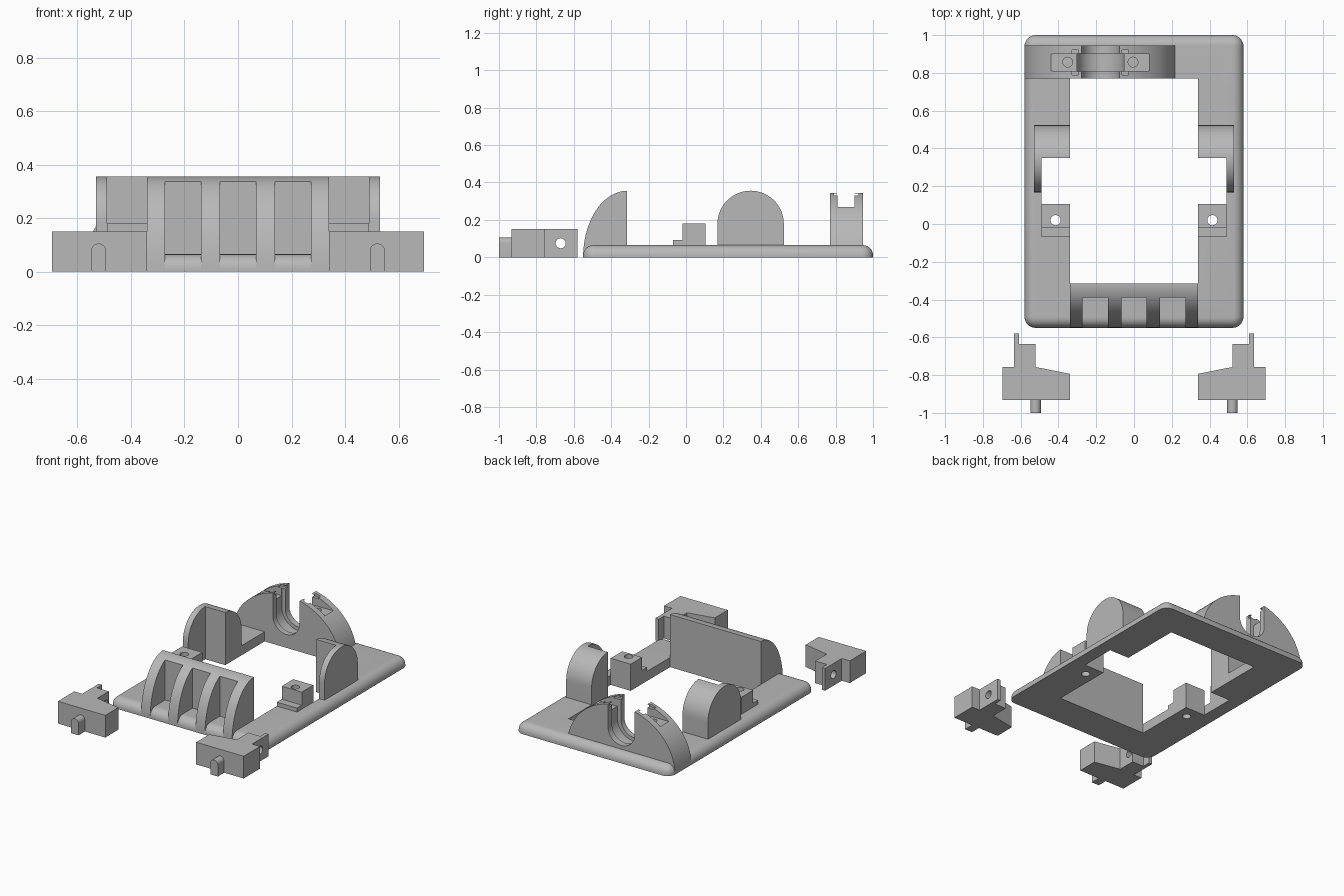
import bpy, bmesh
from math import sin, cos, pi

cube = bpy.data.objects.get("Cube")
if cube:
    bpy.data.objects.remove(cube, do_unlink=True)

GREY = bpy.data.materials.new("light grey plastic")
GREY.use_nodes = True
colour = (0.48, 0.48, 0.48, 1)
GREY.diffuse_color = colour
for node in GREY.node_tree.nodes:
    if node.type == 'BSDF_PRINCIPLED':
        node.inputs["Base Color"].default_value = colour


def finish(name, bm):
    bmesh.ops.recalc_face_normals(bm, faces=bm.faces)
    mesh = bpy.data.meshes.new(name)
    bm.to_mesh(mesh)
    bm.free()
    mesh.materials.append(GREY)
    obj = bpy.data.objects.new(name, mesh)
    bpy.context.collection.objects.link(obj)
    return obj


def prism(name, points, axis, lo, hi):
    """Extrude a flat outline along one axis."""
    place = {'x': lambda u, v, d: (d, u, v),
             'y': lambda u, v, d: (u, d, v),
             'z': lambda u, v, d: (u, v, d)}[axis]
    bm = bmesh.new()
    low = [bm.verts.new(place(u, v, lo)) for u, v in points]
    high = [bm.verts.new(place(u, v, hi)) for u, v in points]
    bm.faces.new(low)
    bm.faces.new(high)
    n = len(points)
    for i in range(n):
        j = (i + 1) % n
        bm.faces.new((low[i], low[j], high[j], high[i]))
    return finish(name, bm)


def box(name, x, y, z):
    return prism(name, [(x[0], y[0]), (x[1], y[0]), (x[1], y[1]), (x[0], y[1])],
                 'z', *z)


def arc(cu, cv, ru, rv, start, end, steps=32):
    angles = [start + (end - start) * i / steps for i in range(steps + 1)]
    return [(cu + ru * cos(a), cv + rv * sin(a)) for a in angles]


def rod(u, v, r, axis, lo, hi):
    return prism("cutter", arc(u, v, r, r, 0, 2 * pi, 32)[:-1], axis, lo, hi)


def activate(obj):
    bpy.ops.object.select_all(action='DESELECT')
    obj.select_set(True)
    bpy.context.view_layer.objects.active = obj


def cut(obj, *cutters):
    for cutter in cutters:
        cutter.hide_render = True
        mod = obj.modifiers.new("cut", 'BOOLEAN')
        mod.operation = 'DIFFERENCE'
        mod.solver = 'EXACT'
        mod.object = cutter
        activate(obj)
        bpy.ops.object.modifier_apply(modifier=mod.name)
        bpy.data.objects.remove(cutter, do_unlink=True)


def pair(side, lo, hi):
    return sorted((side * lo, side * hi))


parts = []
TOP = 0.065

# Base plate with rounded corners and a rounded upper rim
bm = bmesh.new()
bmesh.ops.create_cube(bm, size=1)
for v in bm.verts:
    v.co = (v.co.x * 1.16, v.co.y * 1.55 + 0.225, (v.co.z + 0.5) * TOP)
upright = [e for e in bm.edges if abs(e.verts[0].co.z - e.verts[1].co.z) > 0.01]
bmesh.ops.bevel(bm, geom=upright, offset=0.06, segments=8, profile=0.5,
                affect='EDGES')
rim = [e for e in bm.edges if all(v.co.z > TOP - 0.001 for v in e.verts)]
bmesh.ops.bevel(bm, geom=rim, offset=0.055, segments=8, profile=0.5,
                affect='EDGES')
plate = finish("base_plate", bm)
half = [(0.34, -0.315), (0.34, 0.105), (0.49, 0.105), (0.49, 0.35),
        (0.34, 0.35), (0.34, 0.77)]
opening = half + [(-x, y) for x, y in reversed(half)]
cut(plate, prism("cutter", opening, 'z', -0.1, 0.2))
parts.append(plate)

# Curved front guard with three slots
guard = prism("front_guard",
              arc(-0.315, 0, 0.235, 0.355, pi, pi / 2) + [(-0.315, 0)],
              'x', -0.34, 0.34)
for x in (-0.205, 0, 0.205):
    cut(guard, box("cutter", (x - 0.067, x + 0.067), (-0.7, -0.39), (-0.1, 0.5)))
parts.append(guard)

# Rear cradle: arched block with a stepped U slot, grooved top and screw holes
CX = -0.178
cradle = prism("rear_cradle", arc(CX, 0, 0.402, 0.355, 0, pi, 48), 'y', 0.77, 0.945)


def u_slot(r, lo, hi):
    outline = arc(CX, 0.19, r, r, pi, 2 * pi) + [(CX + r, 0.5), (CX - r, 0.5)]
    return prism("cutter", outline, 'y', lo, hi)


cut(cradle, u_slot(0.1, 0.7, 1.1), u_slot(0.125, 0.808, 0.902),
    box("cutter", (CX - 0.4, CX + 0.4), (0.81, 0.9), (0.27, 0.5)),
    box("cutter", (CX - 0.15, CX + 0.15), (0.79, 0.922), (0.32, 0.34)),
    *[rod(CX + dx, 0.857, 0.026, 'z', 0.12, 0.4) for dx in (-0.173, 0.173)])
parts.append(cradle)

for side, label in ((1, "left"), (-1, "right")):
    # Arched side ear: solid rear half, thin outer wall in front
    ear = prism(label + "_side_ear",
                [(0.168, 0.055)] + [(0.523, 0.055)]
                + arc(0.3455, 0.178, 0.1775, 0.178, 0, pi),
                'x', *pair(side, 0.34, 0.53))
    cut(ear, box("cutter", pair(side, 0.2, 0.49), (0, 0.35), (-0.1, 0.5)))

    # Stepped hinge post with a screw hole through the plate
    post = prism(label + "_hinge_post",
                 [(-0.07, 0.05), (0.105, 0.05), (0.105, 0.18), (-0.018, 0.18),
                  (-0.018, 0.092), (-0.07, 0.092)],
                 'x', *pair(side, 0.34, 0.49))
    for target in (post, plate):
        cut(target, rod(side * 0.415, 0.02, 0.027, 'z', -0.1, 0.4))

    # Loose clip with a cross hole
    outline = [(0.34, -0.932), (0.695, -0.932), (0.695, -0.757), (0.635, -0.757),
               (0.635, -0.58), (0.61, -0.58), (0.61, -0.635), (0.522, -0.635),
               (0.522, -0.757), (0.34, -0.793)]
    clip = prism(label + "_clip", [(side * x, y) for x, y in outline],
                 'z', 0, 0.15)
    cut(clip, rod(-0.67, 0.075, 0.027, 'x', *pair(side, 0.4, 0.8)))

    # Round-topped tab on the clip's front
    tx = side * 0.521
    tab = prism(label + "_clip_tab",
                [(tx - 0.028, 0), (tx + 0.028, 0)]
                + arc(tx, 0.077, 0.028, 0.028, 0, pi, 16),
                'y', -1, -0.925)
    parts += [ear, post, clip, tab]

for part in parts:
    activate(part)
    bpy.ops.object.shade_smooth_by_angle(angle=pi / 6)
